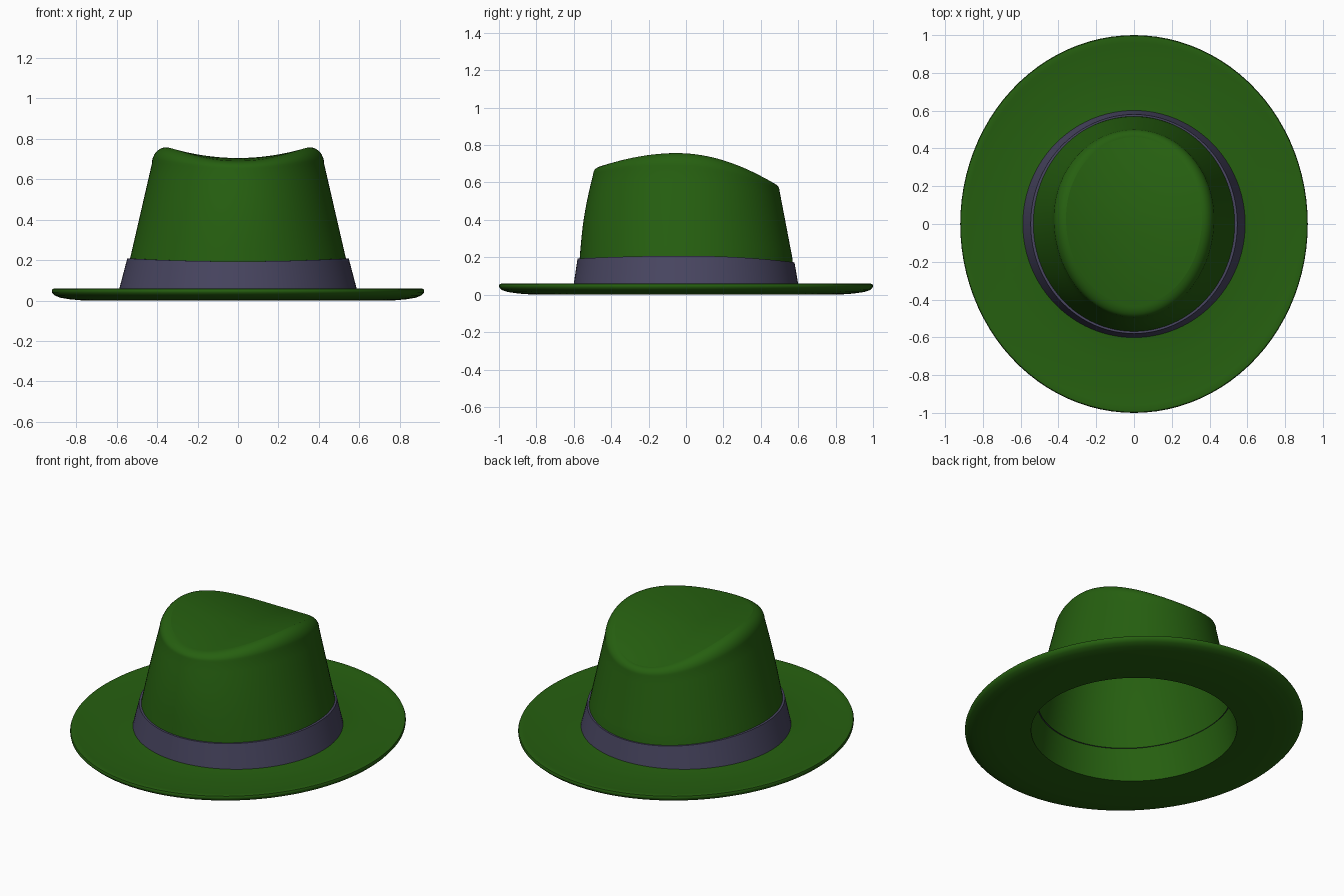
import bpy, bmesh, math

if "Cube" in bpy.data.objects:
    bpy.data.objects.remove(bpy.data.objects["Cube"])

N = 96
ANGLES = [2 * math.pi * i / N for i in range(N)]


def material(name, rgb):
    m = bpy.data.materials.new(name)
    m.diffuse_color = (*rgb, 1)
    m.use_nodes = True
    m.node_tree.nodes["Principled BSDF"].inputs["Base Color"].default_value = m.diffuse_color
    return m


def lerp(a, b, k):
    return a + (b - a) * k


def loft(name, rings, mat, angle=40):
    """Skin a list of closed rings (running inward/upward) with quads."""
    bm = bmesh.new()
    rows = [[bm.verts.new(p) for p in r] for r in rings]
    for a, b in zip(rows, rows[1:]):
        for i in range(N):
            j = (i + 1) % N
            bm.faces.new((a[i], a[j], b[j], b[i]))
    bmesh.ops.remove_doubles(bm, verts=bm.verts, dist=1e-5)
    me = bpy.data.meshes.new(name)
    bm.to_mesh(me)
    bm.free()
    me.materials.append(mat)
    ob = bpy.data.objects.new(name, me)
    bpy.context.collection.objects.link(ob)
    bpy.ops.object.select_all(action='DESELECT')
    ob.select_set(True)
    bpy.context.view_layer.objects.active = ob
    bpy.ops.object.shade_smooth_by_angle(angle=math.radians(angle))
    return ob


def egg(t, w, back, front, c=0.03):
    """Oval with different reach to the back and to the front."""
    s = math.sin(t)
    return w * math.cos(t), c + s * ((back - c) if s > 0 else (front + c))


def ridge(y):
    """Height of the crown's top edge along the hat."""
    d = y + 0.05
    return 0.757 - (0.62 if d > 0 else 0.46) * d * d


def ellipse(rx, ry, z):
    return [(rx * math.cos(t), ry * math.sin(t), z) for t in ANGLES]


green = material("green_felt", (0.019, 0.115, 0.005))
grey = material("grey_band", (0.066, 0.061, 0.12))


# Dented crown top: a saddle inside the egg-shaped edge
def top_ring(s):
    pts = []
    for t in ANGLES:
        x, y = egg(t, 0.36, 0.46, 0.43)
        x, y = x * s, 0.03 + (y - 0.03) * s
        pts.append((x, y, ridge(y) - 0.057 * (1 - s * s)))
    return pts


loft("crown_top", [top_ring(1 - i / 12) for i in range(13)], green)


# Crown wall: rounded shoulder, then a flare down to the head opening
def shoulder_ring(a):
    pts = []
    for t in ANGLES:
        sa = math.sin(a)
        x, y = egg(t, 0.36 + 0.066 * sa, 0.46 + 0.04 * sa, 0.43 + 0.065 * sa)
        drop = lerp(0.04, 0.08, math.cos(t) ** 2) * (1 - math.cos(a))
        pts.append((x, y, ridge(egg(t, 0.36, 0.46, 0.43)[1]) - drop))
    return pts


shoulder = [shoulder_ring(math.radians(11.25 * i)) for i in range(9)]
base = ellipse(0.535, 0.568, 0.2)
wall = []
for i in range(1, 9):
    k = i / 8
    row = []
    for t, p, q in zip(ANGLES, shoulder[-1], base):
        bulge = 0.012 * math.sin(math.pi * k) * max(0, -math.sin(t))
        row.append((lerp(p[0], q[0], k), lerp(p[1], q[1], k) - bulge, lerp(p[2], q[2], k)))
    wall.append(row)
lower = [ellipse(0.556, 0.577, 0.1), ellipse(0.575, 0.588, 0.01)]
loft("crown_wall", (shoulder + wall + lower)[::-1], green)

# Brim: (fraction from opening to edge, height), gently turned up at the rim
brim_profile = [(0, 0.004), (0.2, 0.0), (0.55, 0.0), (0.74, 0.006), (0.88, 0.014),
                (0.96, 0.025), (0.995, 0.038), (1, 0.048), (0.99, 0.057), (0.97, 0.059),
                (0.9, 0.056), (0.75, 0.05), (0.4, 0.046), (0.12, 0.047), (0, 0.052), (0, 0.004)]
loft("brim", [ellipse(lerp(0.575, 0.92, k), lerp(0.588, 1.0, k), z)
              for k, z in brim_profile], green)


# Hat band: thin ring whose top edge dips at the front and the back
def band_ring(rx, ry, top):
    pts = []
    for x, y, z in ellipse(rx, ry, 0.045):
        if top:
            s = y / ry
            z = 0.208 - (0.035 if s > 0 else 0.015) * s * s
        pts.append((x, y, z))
    return pts


loft("hat_band", [band_ring(0.59, 0.602, False), band_ring(0.547, 0.58, True),
                  band_ring(0.53, 0.562, True)], grey)
